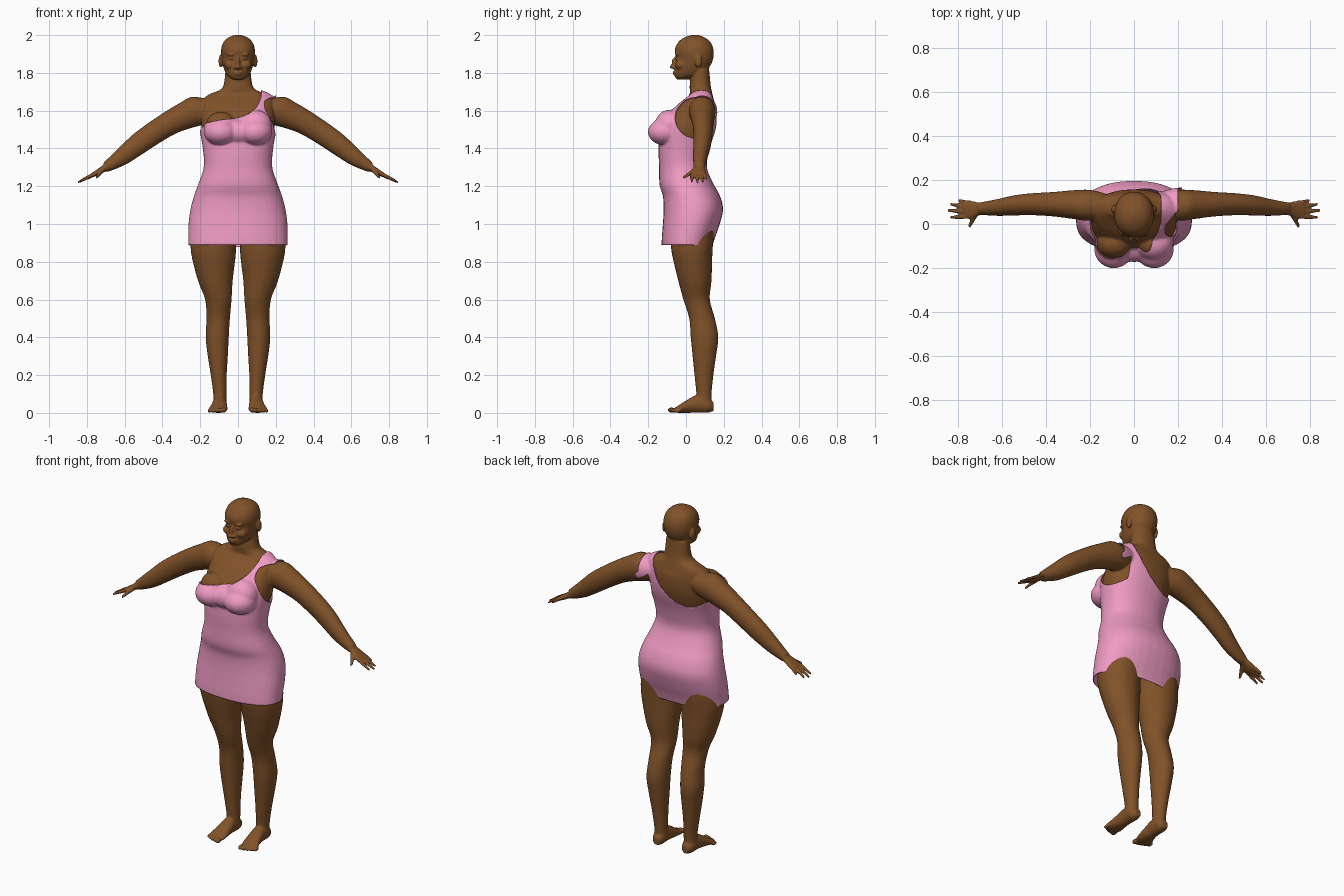
import bpy, bmesh, math
from mathutils import Vector, Matrix

if "Cube" in bpy.data.objects:
    bpy.data.objects.remove(bpy.data.objects["Cube"])

X, Y, Z = Vector((1, 0, 0)), Vector((0, 1, 0)), Vector((0, 0, 1))


def material(name, col):
    m = bpy.data.materials.new(name)
    m.diffuse_color = col
    m.use_nodes = True
    m.node_tree.nodes["Principled BSDF"].inputs["Base Color"].default_value = m.diffuse_color
    return m


def spline(rows, t):
    i = min(int(t), len(rows) - 2)
    f = t - i
    p = [rows[max(0, min(len(rows) - 1, k))] for k in (i - 1, i, i + 1, i + 2)]
    return [0.5 * (2 * b + (c - a) * f + (2 * a - 5 * b + 4 * c - d) * f * f
                   + (3 * b - a - 3 * c + d) * f ** 3) for a, b, c, d in zip(*p)]


def loft(bm, rows, u, v, power=1.0, seg=32, steps=4):
    """Closed tube through rows of (x, y, z, half width, half depth)."""
    rings = []
    n = (len(rows) - 1) * steps
    for k in range(n + 1):
        x, y, z, a, b = spline(rows, k / steps)
        ring = []
        for j in range(seg):
            c, s = math.cos(2 * math.pi * j / seg), math.sin(2 * math.pi * j / seg)
            c = math.copysign(abs(c) ** power, c)
            s = math.copysign(abs(s) ** power, s)
            ring.append(bm.verts.new(Vector((x, y, z)) + u * a * c + v * b * s))
        rings.append(ring)
    faces = [bm.faces.new(rings[0][::-1]), bm.faces.new(rings[-1])]
    for r, q in zip(rings, rings[1:]):
        for j in range(seg):
            faces.append(bm.faces.new((r[j], r[j - 1], q[j - 1], q[j])))
    bmesh.ops.recalc_face_normals(bm, faces=faces)


def blob(bm, c, r):
    bmesh.ops.create_uvsphere(bm, u_segments=20, v_segments=12, radius=1,
                              matrix=Matrix.Translation(c) @ Matrix.Diagonal((*r, 1)))


def upright(rows):
    """(z, half width, front y, back y) to loft rows"""
    return [(0, (f + b) / 2, z, w, (b - f) / 2) for z, w, f, b in rows]


def fuse(name, bm, voxel, smooth, keep=1.0):
    """Merge overlapping parts into one smooth skin."""
    me = bpy.data.meshes.new(name)
    bm.to_mesh(me)
    bm.free()
    ob = bpy.data.objects.new(name, me)
    bpy.context.collection.objects.link(ob)
    m = ob.modifiers.new("fuse", 'REMESH')
    m.mode, m.voxel_size, m.use_smooth_shade = 'VOXEL', voxel, True
    s = ob.modifiers.new("smooth", 'SMOOTH')
    s.factor, s.iterations = 0.5, smooth
    if keep < 1:
        ob.modifiers.new("thin", 'DECIMATE').ratio = keep
    dg = bpy.context.evaluated_depsgraph_get()
    new = bpy.data.meshes.new_from_object(ob.evaluated_get(dg))
    ob.modifiers.clear()
    ob.data = new
    return ob


SKIRT = [(.84, .252, -.12, .118), (.92, .253, -.118, .14)]
TORSO = [(1.0, .252, -.112, .168), (1.08, .241, -.108, .186), (1.15, .222, -.112, .168),
         (1.21, .2, -.13, .135), (1.3, .171, -.132, .1), (1.4, .176, -.135, .115),
         (1.5, .193, -.125, .146), (1.56, .195, -.1, .156), (1.62, .19, -.055, .156),
         (1.66, .185, -.008, .147), (1.688, .15, .02, .14), (1.71, .095, .02, .135),
         (1.74, .075, .02, .13), (1.82, .066, .03, .122)]
ARM = [(.13, .088, 1.615, .05, .05), (.2, .085, 1.603, .07, .082), (.27, .088, 1.577, .066, .074),
       (.36, .09, 1.535, .056, .064), (.46, .09, 1.472, .05, .06), (.54, .085, 1.415, .046, .056),
       (.62, .075, 1.352, .038, .045), (.70, .07, 1.3, .028, .027)]


def shoulders_and_bust(bm, arm_rows):
    for s in (-1, 1):
        loft(bm, [(s * r[0], *r[1:]) for r in arm_rows], Y, Vector((s * .5, 0, .87)))
        blob(bm, (s * .092, -.112, 1.487), (.08, .08, .06))
        blob(bm, (s * .09, -.085, 1.525), (.08, .07, .07))


# ---------- body ----------
bm = bmesh.new()
loft(bm, upright([(.95, .2, -.06, .12)] + TORSO), X, Y, .88)
shoulders_and_bust(bm, ARM)
leg = [(.125, .03, 1.04, .105, .12), (.13, .032, .95, .116, .115), (.13, .032, .85, .119, .108),
       (.12, .047, .7, .092, .088), (.104, .056, .6, .07, .07), (.105, .085, .5, .062, .068),
       (.11, .098, .4, .061, .073), (.107, .097, .3, .053, .062), (.102, .095, .2, .042, .05),
       (.096, .095, .1, .035, .04), (.096, .095, .04, .034, .04)]
foot = [(.094, .146, .032, .02, .022), (.096, .115, .042, .036, .041), (.097, .06, .048, .037, .047),
        (.1, .005, .034, .043, .034), (.105, -.035, .021, .05, .021), (.107, -.058, .015, .046, .013)]
fingers = [(.095, .80, .108, 1.237), (.074, .835, .09, 1.224),
           (.054, .848, .062, 1.22), (.034, .838, .03, 1.224)]
for s in (-1, 1):
    fl = lambda rows: [(s * r[0], *r[1:]) for r in rows]
    loft(bm, fl(leg), X, Y)
    loft(bm, fl(foot), X, Z)
    for k in range(5):
        blob(bm, (s * (.074 + .0195 * k), -.077 + .0012 * k * k + .003 * k, .015 - .001 * k),
             (.014 - .0012 * k, .021, .014 - .001 * k))
    loft(bm, fl([(.68, .071, 1.312, .028, .027), (.71, .068, 1.294, .031, .021),
                 (.745, .065, 1.273, .042, .017), (.775, .066, 1.258, .041, .012)]), Y, Z)
    for y0, x1, y1, z1 in fingers:
        loft(bm, fl([(.755, y0, 1.268, .0105, .011), ((.755 + x1) / 2, (y0 + y1) / 2, (1.27 + z1) / 2, .0105, .0105),
                     (x1, y1, z1, .0065, .0065)]), Y, Z, seg=12)
    loft(bm, fl([(.715, .05, 1.286, .014, .015), (.735, .016, 1.265, .012, .012),
                 (.75, -.014, 1.245, .008, .008)]), Vector((.7 * s, .5, 0)), Z, seg=12)
    # face details
    blob(bm, (s * .092, .066, 1.862), (.011, .02, .034))
    blob(bm, (s * .033, -.043, 1.876), (.017, .014, .009))
    blob(bm, (s * .034, -.047, 1.897), (.026, .012, .007))
    blob(bm, (s * .013, -.066, 1.829), (.011, .013, .009))
    blob(bm, (s * .042, -.028, 1.842), (.03, .03, .025))
head = [(1.764, .026, -.048, .01), (1.78, .05, -.058, .06), (1.80, .066, -.06, .1),
        (1.84, .08, -.058, .13), (1.876, .087, -.052, .144), (1.92, .09, -.06, .146),
        (1.96, .078, -.043, .132), (1.986, .053, -.012, .102), (2.001, .016, .03, .065)]
loft(bm, upright(head), X, Y, .95)
blob(bm, (0, -.06, 1.852), (.011, .016, .032))
blob(bm, (0, -.072, 1.832), (.012, .015, .011))
blob(bm, (0, -.059, 1.804), (.026, .012, .006))
blob(bm, (0, -.058, 1.793), (.022, .012, .006))
body = fuse("body", bm, .0056, 3, .4)
body.data.materials.append(material("skin", (.22, .085, .022, 1)))

# ---------- one-shoulder dress ----------
bm = bmesh.new()
loft(bm, upright(SKIRT + TORSO), X, Y, .88)
shoulders_and_bust(bm, ARM[:4])
blob(bm, (0, -.105, 1.487), (.11, .058, .055))
dress = fuse("dress", bm, .0105, 3)

FRONT = [(-.3, 1.47), (-.205, 1.49), (-.17, 1.535), (-.1, 1.55), (0, 1.562), (.06, 1.585),
         (.1, 1.62), (.122, 1.665), (.132, 1.8), (.4, 1.9)]
BACK = [(-.3, 1.47), (-.2, 1.47), (-.1, 1.455), (-.04, 1.475), (.02, 1.515), (.07, 1.575),
        (.1, 1.63), (.122, 1.68), (.132, 1.8), (.4, 1.9)]


def line(pts, x):
    for (a, za), (b, zb) in zip(pts, pts[1:]):
        if x <= b:
            return za + (zb - za) * (x - a) / (b - a)
    return pts[-1][1]


def inside(p):
    """Positive where cloth covers the body: hem, neckline, armhole, strap."""
    x, y, z = p
    k = max(0, min(1, y / .12))
    k = k * k * (3 - 2 * k)
    neck = line(FRONT, x) * (1 - k) + line(BACK, x) * k
    d = min(z - (.89 - .012 * k), (neck - z) * .6)
    if x > 0:
        hole = math.hypot((y - .05) / .108, (z - 1.562) / .108) - 1
        d = min(d, max(hole * .1, .14 - x))
    if z > 1.46:
        d = min(d, (.2 if z > 1.6 else .218) - abs(x))
    return d


bm = bmesh.new()
bm.from_mesh(dress.data)
bm.normal_update()
for v, n in [(v, v.normal.copy()) for v in bm.verts]:
    v.co += n * .0105
bmesh.ops.triangulate(bm, faces=bm.faces[:])
val = {v: inside(v.co) for v in bm.verts}
cuts = []
for e in bm.edges[:]:
    a, b = e.verts
    if val[a] * val[b] < 0:
        cuts.append(bmesh.utils.edge_split(e, a, val[a] / (val[a] - val[b]))[1])
bmesh.ops.connect_verts(bm, verts=cuts)
bmesh.ops.delete(bm, geom=[v for v, d in val.items() if d < 0], context='VERTS')
for f in bm.faces:
    f.smooth = True
bm.to_mesh(dress.data)
bm.free()
sol = dress.modifiers.new("cloth", 'SOLIDIFY')
sol.thickness, sol.offset = .004, -1
dress.data.materials.append(material("pink_cloth", (.87, .33, .55, 1)))
